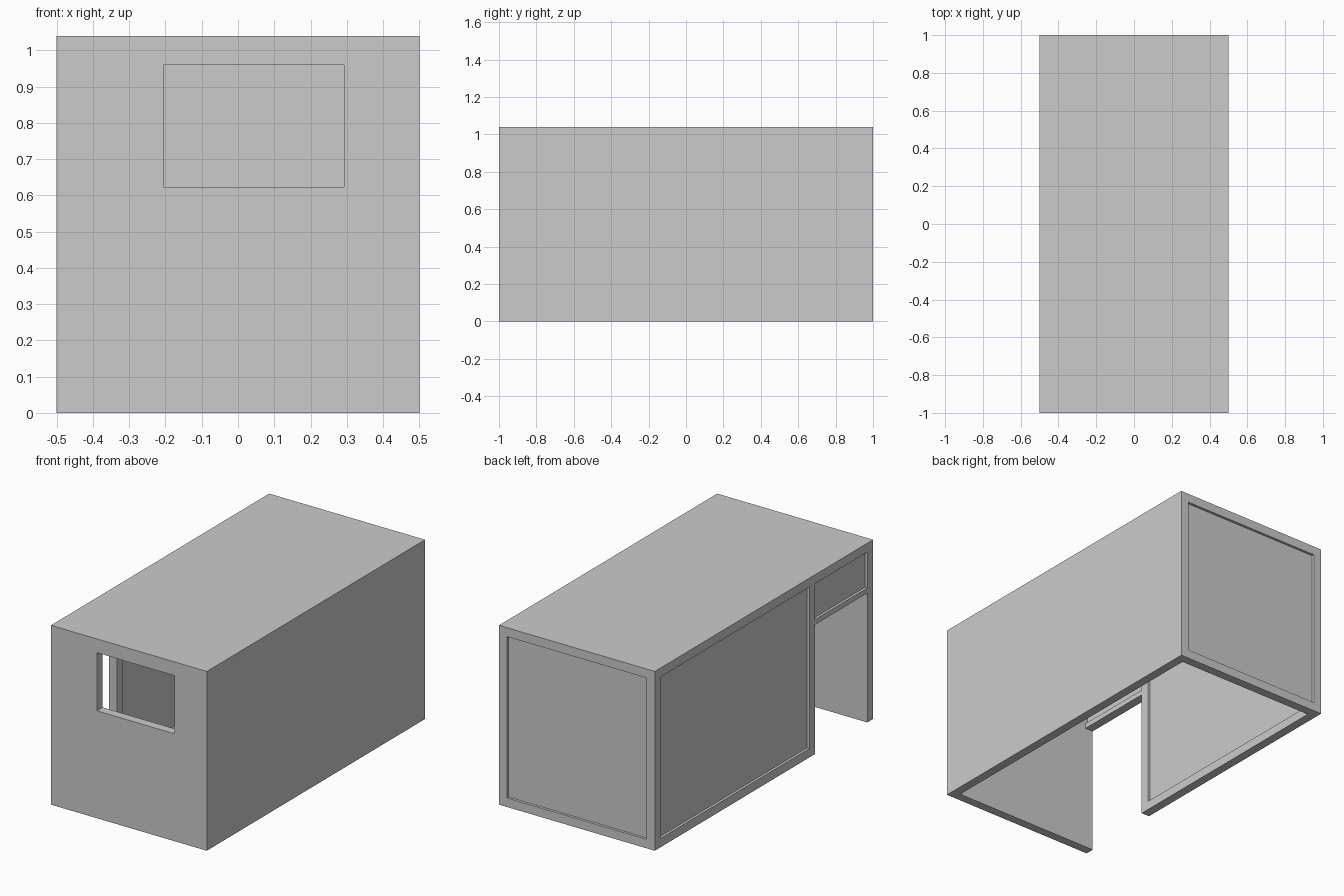
import bpy
import bmesh

if "Cube" in bpy.data.objects:
    bpy.data.objects.remove(bpy.data.objects["Cube"])

L, W, H, T = 1.0, 0.5, 1.04, 0.052   # half length, half width, height, wall thickness
DOOR_Y = -0.468                      # rear edge of doorway
RECESS = 0.015                       # how far panels sit back from the frame faces


def box(name, x, y, z):
    """Axis-aligned box from (min, max) pairs."""
    bm = bmesh.new()
    bmesh.ops.create_cube(bm, size=1)
    for v in bm.verts:
        v.co = [r[0] if c < 0 else r[1] for c, r in zip(v.co, (x, y, z))]
    mesh = bpy.data.meshes.new(name)
    bm.to_mesh(mesh)
    bm.free()
    obj = bpy.data.objects.new(name, mesh)
    bpy.context.collection.objects.link(obj)
    return obj


def cut(target, x, y, z):
    """Subtract a box from the target and discard the cutter."""
    cutter = box("cutter", x, y, z)
    cutter.hide_render = True
    mod = target.modifiers.new("cut", 'BOOLEAN')
    mod.operation = 'DIFFERENCE'
    mod.solver = 'EXACT'
    mod.object = cutter
    bpy.context.view_layer.objects.active = target
    bpy.ops.object.modifier_apply(modifier=mod.name)
    bpy.data.objects.remove(cutter)


# Hollow shell, open underneath
shell = box("wall_and_roof_shell", (-W, W), (-L, L), (0, H))
cut(shell, (-W + T, W - T), (-L + T, L - T), (-0.2, H - T))

# Front window opening
cut(shell, (-0.205, 0.293), (-L - 0.1, -L + 0.2), (0.623, 0.96))

# Doorway in the left wall, running down to the ground
cut(shell, (-W - 0.1, -W + 0.2), (-L + T, DOOR_Y), (-0.1, 0.75))

# Framed openings, each filled by a thinner panel: name, y range, z range
side_panels = [
    ("side_panel", (DOOR_Y + T, L - T), (T, H - T)),
    ("panel_over_door", (-L + T, DOOR_Y), (0.78, H - T)),
]
for name, y, z in side_panels:
    cut(shell, (-W - 0.1, -W + 0.2), y, z)
    box(name, (-W + RECESS, -W + T - RECESS), y, z)

# Back wall panel
cut(shell, (-W + T, W - T), (L - 0.2, L + 0.1), (T, H - T))
box("back_panel", (-W + T, W - T), (L - T + RECESS, L - RECESS), (T, H - T))
